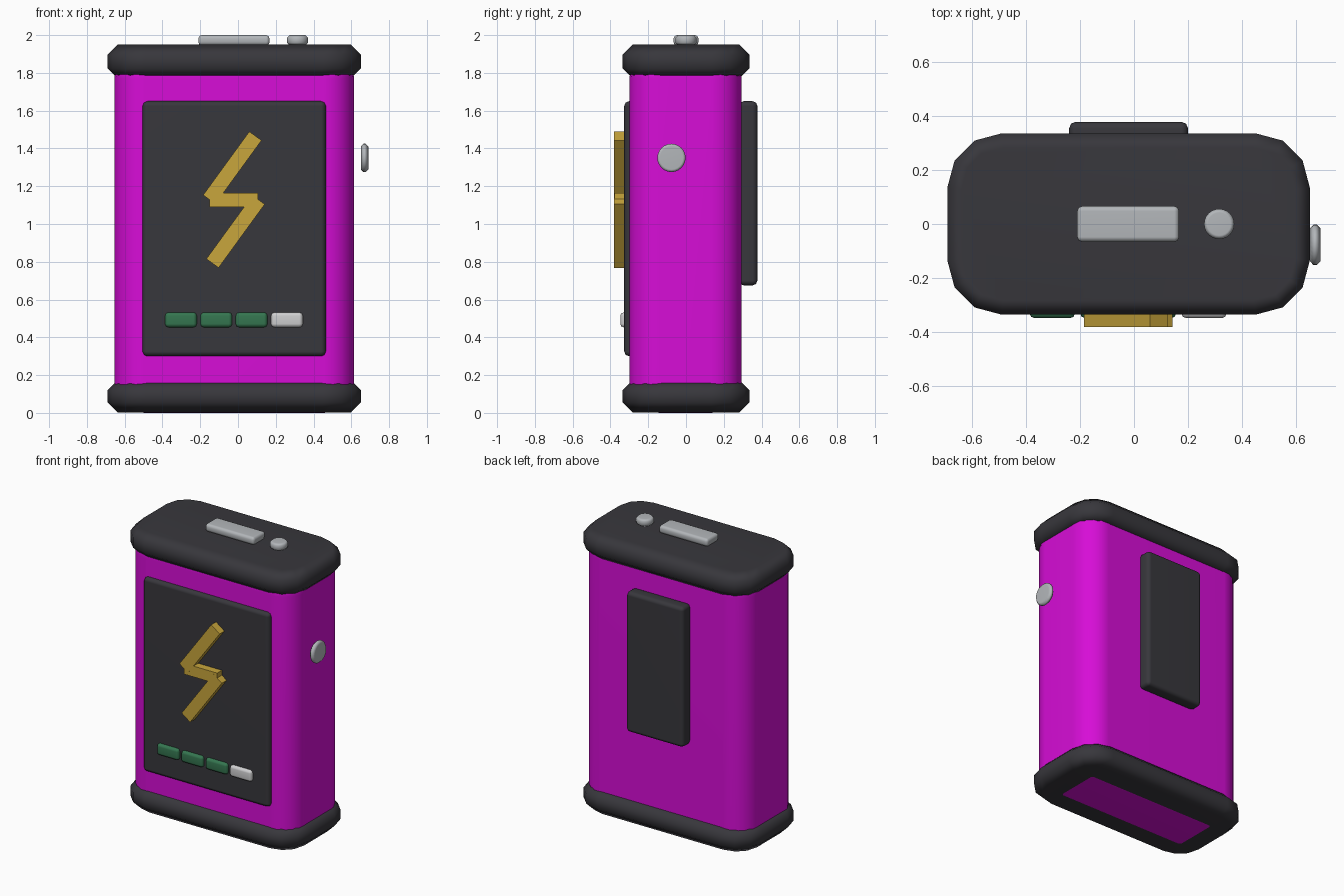
import bpy, bmesh, math
from mathutils import Matrix, Vector

default = bpy.data.objects.get("Cube")
if default:
    bpy.data.objects.remove(default, do_unlink=True)


def material(name, r, g, b):
    m = bpy.data.materials.new(name)
    m.use_nodes = True
    m.diffuse_color = (r, g, b, 1)
    node = m.node_tree.nodes["Principled BSDF"]
    node.inputs["Base Color"].default_value = (r, g, b, 1)
    node.inputs["Roughness"].default_value = 0.6
    return m


MAGENTA = material("magenta", 0.68, 0.004, 0.68)
CHARCOAL = material("charcoal", 0.039, 0.038, 0.045)
GOLD = material("gold", 0.58, 0.38, 0.045)
GREEN = material("green", 0.035, 0.18, 0.08)
SILVER = material("silver", 0.45, 0.47, 0.49)
PALE = material("pale grey", 0.62, 0.62, 0.63)


def finish(name, bm, mat, angle=50):
    bmesh.ops.recalc_face_normals(bm, faces=bm.faces)
    mesh = bpy.data.meshes.new(name)
    bm.to_mesh(mesh)
    bm.free()
    mesh.materials.append(mat)
    ob = bpy.data.objects.new(name, mesh)
    bpy.context.collection.objects.link(ob)
    bpy.ops.object.select_all(action="DESELECT")
    ob.select_set(True)
    bpy.context.view_layer.objects.active = ob
    bpy.ops.object.shade_smooth_by_angle(angle=math.radians(angle))
    weighted = ob.modifiers.new("weighted normals", "WEIGHTED_NORMAL")
    weighted.keep_sharp = True
    return ob


def box_bm(lo, hi):
    """Box between two opposite corners."""
    lo, hi = Vector(lo), Vector(hi)
    bm = bmesh.new()
    place = Matrix.Translation((lo + hi) / 2) @ Matrix.Diagonal((*(hi - lo), 1))
    bmesh.ops.create_cube(bm, size=1, matrix=place)
    return bm


def bevel(bm, edges, width, segments):
    bmesh.ops.bevel(bm, geom=list(edges), offset=width, segments=segments,
                    profile=0.5, affect="EDGES", clamp_overlap=True)


def box(name, lo, hi, mat, width=0.0, segments=1):
    bm = box_bm(lo, hi)
    if width:
        bevel(bm, bm.edges, width, segments)
    return finish(name, bm, mat)


def cap(name, z0, z1):
    """Rounded-corner slab with chamfered rims."""
    bm = box_bm((-0.69, -0.335, z0), (0.65, 0.335, z1))
    upright = [e for e in bm.edges
               if abs(e.verts[0].co.z - e.verts[1].co.z) > 0.01]
    bevel(bm, upright, 0.2, 3)
    rims = [e for e in bm.edges
            if abs(e.verts[0].co.z - e.verts[1].co.z) < 0.001]
    bevel(bm, rims, 0.053, 1)
    return finish(name, bm, CHARCOAL)


def disc(name, centre, radius, depth, width, mat, turn=None):
    """Short cylinder with chamfered rims."""
    bm = bmesh.new()
    place = Matrix.Translation(centre) @ (turn or Matrix())
    bmesh.ops.create_cone(bm, cap_ends=True, segments=24, radius1=radius,
                          radius2=radius, depth=depth, matrix=place)
    rims = [e for e in bm.edges if any(len(f.verts) > 4 for f in e.link_faces)]
    bevel(bm, rims, width, 1)
    return finish(name, bm, mat)


# Case with rounded edges, its underside showing in the lower cap
box("case", (-0.655, -0.3, 0), (0.615, 0.295, 1.93), MAGENTA, 0.16, 5)
cap("bottom_cap", 0.002, 0.175)
cap("top_cap", 1.77, 1.95)

# Front screen and back plate
box("screen", (-0.505, -0.327, 0.3), (0.465, -0.25, 1.65), CHARCOAL, 0.025, 2)
box("back_plate", (-0.24, 0.28, 0.675), (0.2, 0.378, 1.65), CHARCOAL, 0.025, 2)

# Lightning bolt from three bars
box("bolt_middle", (-0.15, -0.379, 1.09), (0.105, -0.32, 1.165), GOLD)
for name, x, z in (("bolt_upper", -0.03, 1.298), ("bolt_lower", -0.013, 0.96)):
    bm = box_bm((-0.04, -0.38, -0.208), (0.04, -0.32, 0.208))
    tilt = Matrix.Rotation(math.radians(36), 4, "Y")
    bmesh.ops.transform(bm, matrix=Matrix.Translation((x, 0, z)) @ tilt,
                        verts=bm.verts)
    finish(name, bm, GOLD)

# Charge lights, the last one unlit
for i in range(4):
    x = -0.386 + i * 0.187
    box(f"charge_light_{i + 1}", (x, -0.348, 0.453), (x + 0.168, -0.3, 0.532),
        PALE if i == 3 else GREEN, 0.018, 2)

# Top socket, top button and side button
box("top_socket", (-0.21, -0.066, 1.945), (0.167, 0.066, 2.0), SILVER, 0.018, 2)
disc("top_button", (0.315, 0, 1.973), 0.056, 0.054, 0.014, SILVER)
disc("side_button", (0.67, -0.077, 1.35), 0.075, 0.04, 0.014, SILVER,
     Matrix.Rotation(math.pi / 2, 4, "Y"))
